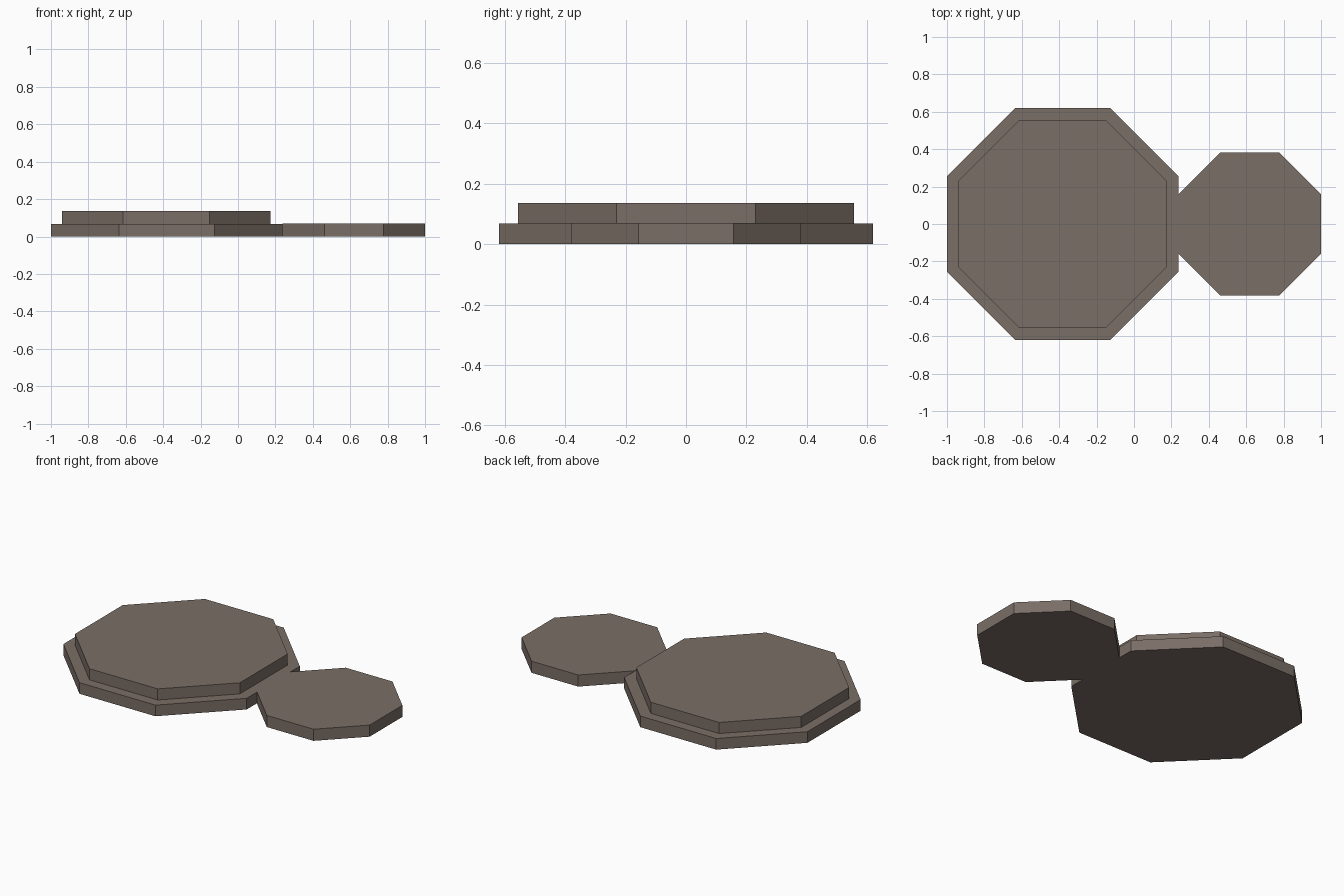
import bpy, math

if "Cube" in bpy.data.objects:
    bpy.data.objects.remove(bpy.data.objects["Cube"])

# Single stone-brown material
stone = bpy.data.materials.new("stone_brown")
stone.diffuse_color = (0.195, 0.156, 0.133, 1)
stone.use_nodes = True
stone.node_tree.nodes["Principled BSDF"].inputs["Base Color"].default_value = stone.diffuse_color


def octagon_slab(name, x, apothem, z0, z1):
    """Flat-sided octagonal slab with sides facing the axes."""
    bpy.ops.mesh.primitive_cylinder_add(
        vertices=8, radius=apothem / math.cos(math.pi / 8), depth=z1 - z0,
        location=(x, 0, (z0 + z1) / 2), rotation=(0, 0, math.pi / 8))
    obj = bpy.context.object
    obj.name = name
    obj.data.materials.append(stone)
    bpy.ops.object.transform_apply(location=False, rotation=True, scale=False)


# Large stepped platform
octagon_slab("large_lower_step", -0.381, 0.619, 0, 0.068)
octagon_slab("large_upper_step", -0.383, 0.557, 0.068, 0.136)
# Small neighbouring platform
octagon_slab("small_step", 0.619, 0.381, 0, 0.071)
